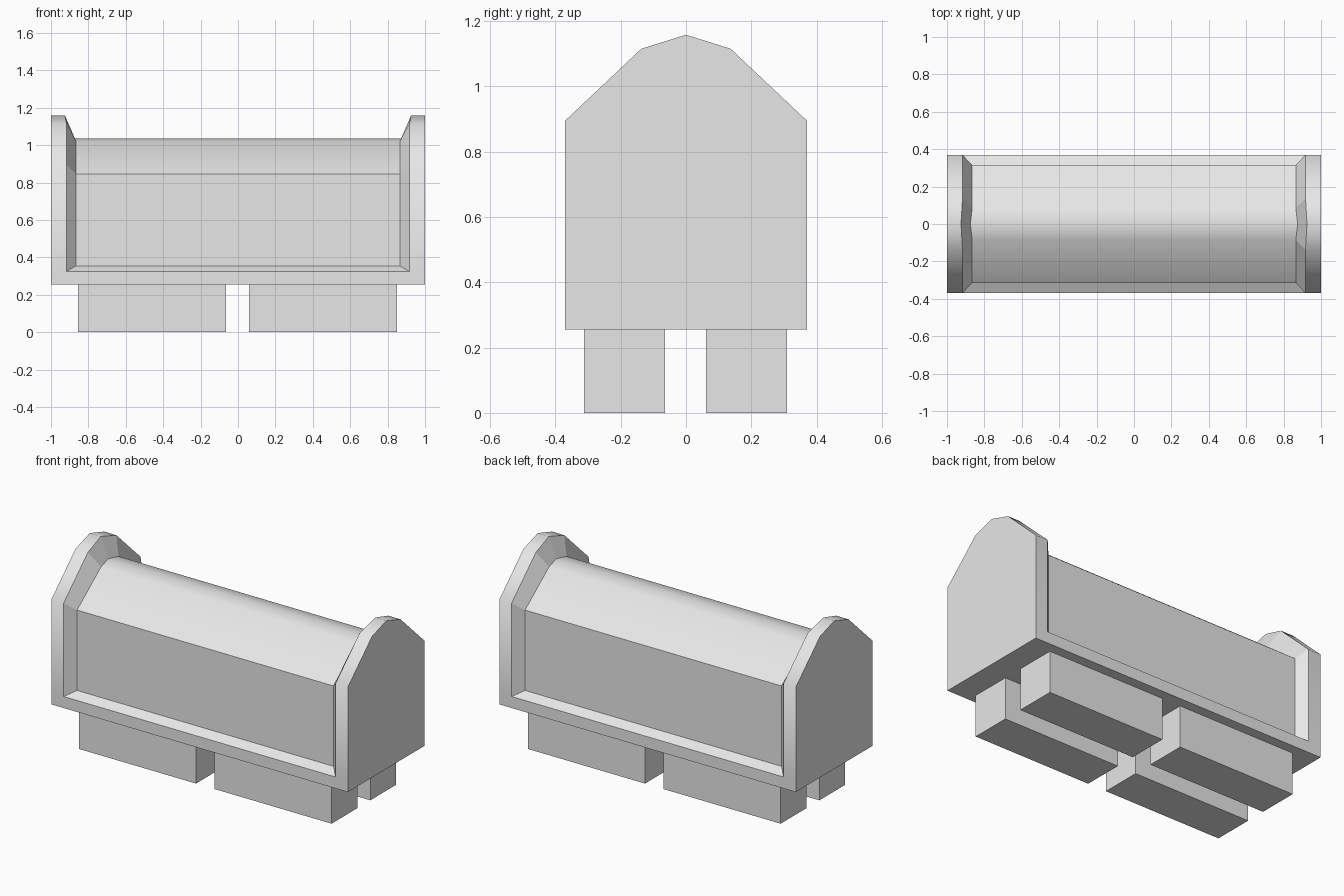
import bpy
import bmesh

cube = bpy.data.objects.get("Cube")
if cube:
    bpy.data.objects.remove(cube, do_unlink=True)

grey = bpy.data.materials.new("light_grey")
grey.use_nodes = True
grey.diffuse_color = (0.8, 0.8, 0.8, 1)
grey.node_tree.nodes["Principled BSDF"].inputs["Base Color"].default_value = (0.8, 0.8, 0.8, 1)


def finish(name, bm):
    bmesh.ops.recalc_face_normals(bm, faces=bm.faces)
    mesh = bpy.data.meshes.new(name)
    bm.to_mesh(mesh)
    bm.free()
    mesh.materials.append(grey)
    obj = bpy.data.objects.new(name, mesh)
    bpy.context.collection.objects.link(obj)
    return obj


def mirrored(half):
    """Complete a half profile whose last point lies on the centre line."""
    return half + [(-y, z) for y, z in reversed(half[:-1])]


# Profiles (y, z): raised end caps and the recessed body between them
cap = mirrored([(0.37, 0.255), (0.37, 0.325), (0.37, 0.895), (0.137, 1.115), (0, 1.158)])
body = mirrored([(0.315, 0.355), (0.315, 0.845), (0.085, 1.02), (0, 1.035)])

bm = bmesh.new()


def ring(points, x, side, crown=0.0):
    return [bm.verts.new((side * (x + (crown if y == 0 else 0)), y, z)) for y, z in points]


def strip(a, b):
    for i in range(len(a) - 1):
        bm.faces.new((a[i], a[i + 1], b[i + 1], b[i]))


# End caps with their chamfers down to the body
rims, cores = [], []
for side in (-1, 1):
    end = ring(cap, 1.0, side)
    rim = ring(cap, 0.917, side, 0.008)
    core = ring(body, 0.865, side, 0.01)
    bm.faces.new(end)
    strip(end, rim)
    strip(rim[1:-1], core)
    bm.faces.new((end[0], end[-1], rim[-1], rim[0]))
    rims.append(rim)
    cores.append(core)

# Long body, base lip on both sides and underside
(r0, r1), (c0, c1) = rims, cores
strip(c0, c1)
for lip, inner in ((1, 0), (-2, -1)):
    bm.faces.new((r0[lip], r1[lip], c1[inner], c0[inner]))
strip(r0[:2], r1[:2])
strip(r0[-2:], r1[-2:])
bm.faces.new((r0[0], r0[-1], r1[-1], r1[0]))

# Rounded shading over the crown and cap rims, crisp edges elsewhere
for face in bm.faces:
    face.smooth = True
for edge in bm.edges:
    a, b = edge.verts
    lengthwise = abs(a.co.y - b.co.y) < 0.001 and abs(a.co.z - b.co.z) < 0.001
    edge.smooth = lengthwise and a.co.z > 0.86
finish("chest_body", bm)

# Four block feet
for x, x_name in ((-0.46, "right"), (0.455, "left")):
    for y, y_name in ((-0.188, "front"), (0.185, "back")):
        bm = bmesh.new()
        bmesh.ops.create_cube(bm, size=1)
        bmesh.ops.scale(bm, vec=(0.79, 0.248, 0.256), verts=bm.verts)
        foot = finish(f"{y_name}_{x_name}_foot", bm)
        foot.location = (x, y, 0.128)
